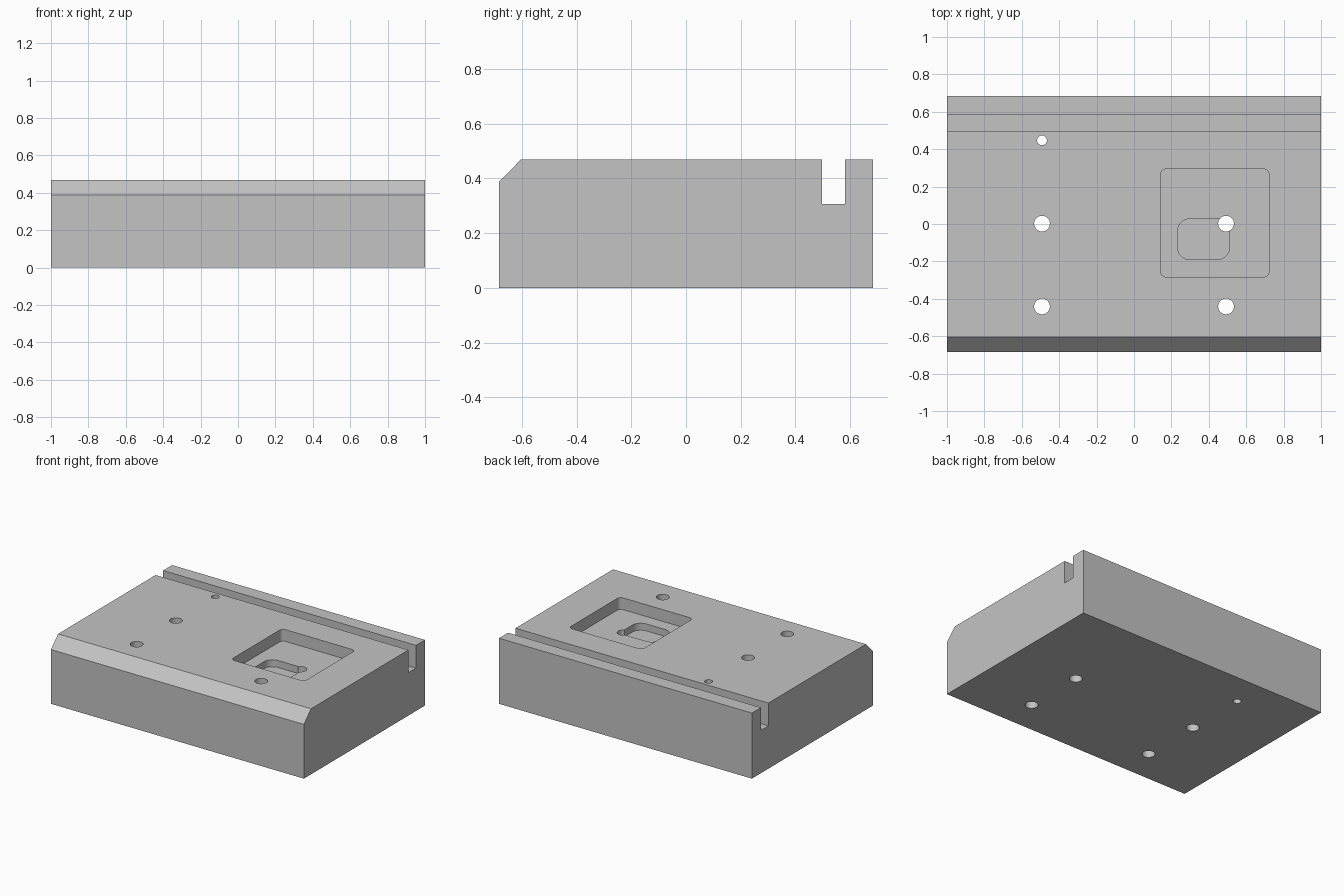
import bpy, bmesh
from math import cos, sin, pi, radians

cube = bpy.data.objects.get("Cube")
if cube:
    bpy.data.objects.remove(cube, do_unlink=True)

grey = bpy.data.materials.new("plain_grey")
grey.use_nodes = True
colour = (0.55, 0.55, 0.55, 1)
grey.diffuse_color = colour
grey.node_tree.nodes["Principled BSDF"].inputs["Base Color"].default_value = colour


def extrude(name, points, offset):
    """Solid made by sweeping a flat outline along an offset."""
    bm = bmesh.new()
    face = bm.faces.new([bm.verts.new(p) for p in points])
    result = bmesh.ops.extrude_face_region(bm, geom=[face])
    moved = [v for v in result["geom"] if isinstance(v, bmesh.types.BMVert)]
    bmesh.ops.translate(bm, verts=moved, vec=offset)
    bmesh.ops.recalc_face_normals(bm, faces=bm.faces)
    mesh = bpy.data.meshes.new(name)
    bm.to_mesh(mesh)
    bm.free()
    mesh.materials.append(grey)
    obj = bpy.data.objects.new(name, mesh)
    bpy.context.collection.objects.link(obj)
    return obj


def rounded_rect(x0, x1, y0, y1, r, z, steps=8):
    corners = [(x1 - r, y1 - r), (x0 + r, y1 - r), (x0 + r, y0 + r), (x1 - r, y0 + r)]
    pts = []
    for i, (cx, cy) in enumerate(corners):
        for s in range(steps + 1):
            a = (i + s / steps) * pi / 2
            pts.append((cx + r * cos(a), cy + r * sin(a), z))
    return pts


def circle(x, y, r, z, sides=48):
    return [(x + r * cos(2 * pi * i / sides), y + r * sin(2 * pi * i / sides), z)
            for i in range(sides)]


# Block with front chamfer and rear slot
D, H = 0.684, 0.469
profile = [(-D, 0), (D, 0), (D, H), (0.582, H), (0.582, 0.306),
           (0.497, 0.306), (0.497, H), (-0.604, H), (-D, 0.388)]
block = extrude("base_block", [(-1, y, z) for y, z in profile], (2, 0, 0))

# Stepped pocket
POCKET, RECESS = 0.385, 0.335
cutters = [
    extrude("pocket_cutter", rounded_rect(0.142, 0.722, -0.283, 0.294, 0.03, POCKET), (0, 0, 0.3)),
    extrude("recess_cutter", rounded_rect(0.233, 0.511, -0.19, 0.027, 0.065, RECESS), (0, 0, 0.3)),
]

# Through holes
holes = [(x, y, 0.042) for x in (-0.492, 0.492) for y in (0.002, -0.441)]
holes.append((-0.492, 0.447, 0.026))
for x, y, r in holes:
    cutters.append(extrude("hole_cutter", circle(x, y, r, -0.2), (0, 0, 1)))

# Cut everything out of the block
bpy.ops.object.select_all(action="DESELECT")
bpy.context.view_layer.objects.active = block
block.select_set(True)
for cutter in cutters:
    mod = block.modifiers.new("cut", "BOOLEAN")
    mod.operation = "DIFFERENCE"
    mod.solver = "EXACT"
    mod.object = cutter
    bpy.ops.object.modifier_apply(modifier=mod.name)
    bpy.data.objects.remove(cutter, do_unlink=True)

bpy.ops.object.shade_smooth_by_angle(angle=radians(30))
